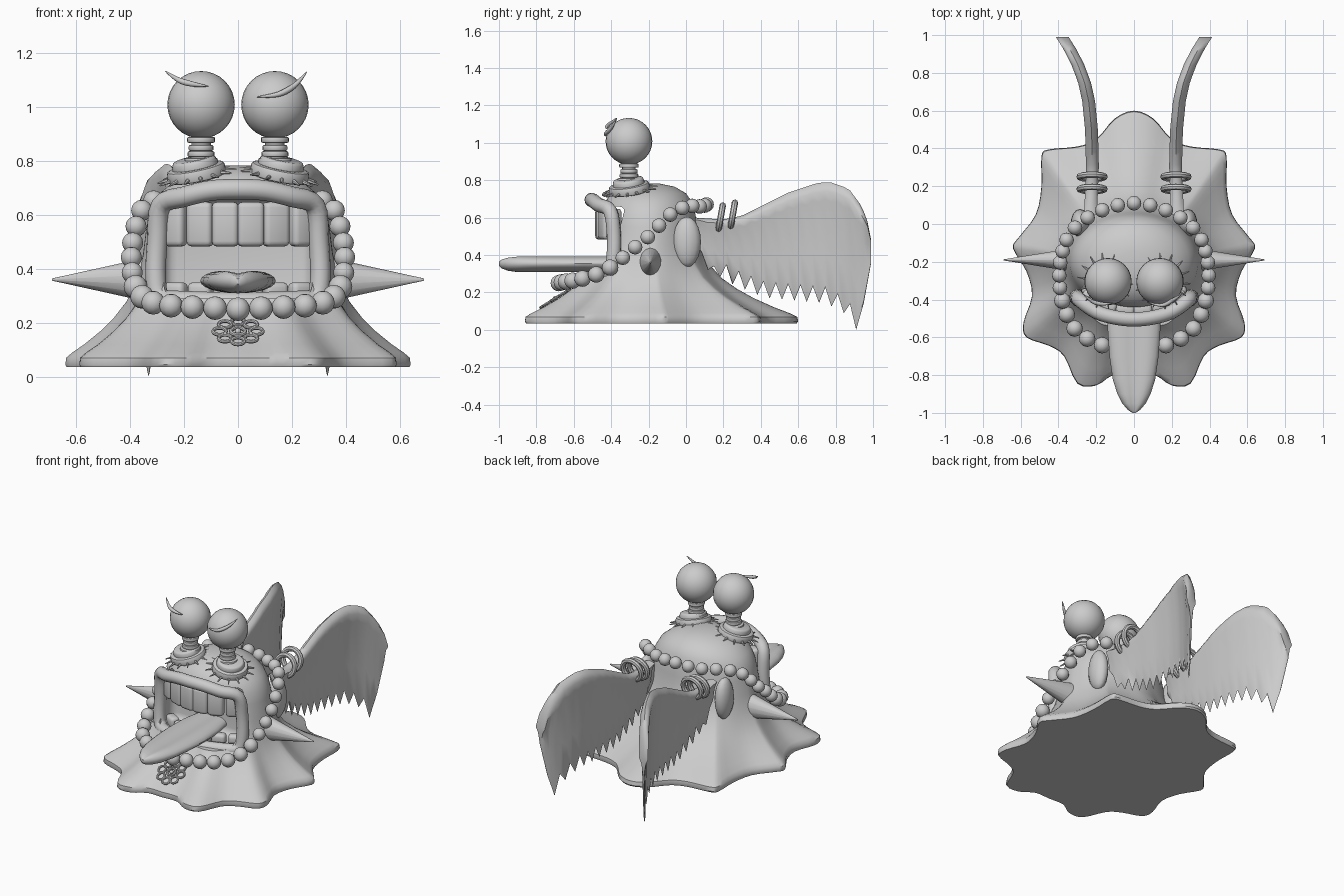
import bpy, bmesh, math
from mathutils import Vector, Matrix

if "Cube" in bpy.data.objects:
    bpy.data.objects.remove(bpy.data.objects["Cube"])

grey = bpy.data.materials.new("plain_grey")
grey.diffuse_color = (0.6, 0.6, 0.6, 1)
grey.use_nodes = True
grey.node_tree.nodes["Principled BSDF"].inputs["Base Color"].default_value = grey.diffuse_color


def finish(ob, angle=40):
    ob.data.materials.clear()
    ob.data.materials.append(grey)
    bpy.ops.object.select_all(action='DESELECT')
    ob.select_set(True)
    bpy.context.view_layer.objects.active = ob
    bpy.ops.object.shade_smooth_by_angle(angle=math.radians(angle))
    return ob


def from_bm(name, bm, angle=40):
    bmesh.ops.recalc_face_normals(bm, faces=bm.faces)
    me = bpy.data.meshes.new(name)
    bm.to_mesh(me)
    bm.free()
    ob = bpy.data.objects.new(name, me)
    bpy.context.collection.objects.link(ob)
    return finish(ob, angle)


def loft(name, rings, angle=40):
    """Skin closed rings of equal length and cap both ends."""
    bm = bmesh.new()
    rows = [[bm.verts.new(p) for p in r] for r in rings]
    n = len(rows[0])
    for a, b in zip(rows, rows[1:]):
        for i in range(n):
            bm.faces.new((a[i], a[(i + 1) % n], b[(i + 1) % n], b[i]))
    bm.faces.new(rows[0])
    bm.faces.new(rows[-1])
    return from_bm(name, bm, angle)


def spline(pts, steps, closed=True):
    """Catmull-Rom points through pts."""
    p = [Vector(q) for q in pts]
    n, out = len(p), []
    for i in range(n if closed else n - 1):
        a, b, c, d = [p[j % n] if closed else p[max(0, min(n - 1, j))] for j in range(i - 1, i + 3)]
        for k in range(steps):
            t = k / steps
            out.append(0.5 * (2 * b + (c - a) * t + (2 * a - 5 * b + 4 * c - d) * t * t
                              + (3 * b - a - 3 * c + d) * t ** 3))
    return out if closed else out + [p[-1]]


def mirrored(half):
    """Complete a half loop that starts and ends on x = 0."""
    return half + [(-p[0],) + tuple(p[1:]) for p in half[-2:0:-1]]


def interp(tab, x):
    for (x0, y0), (x1, y1) in zip(tab, tab[1:]):
        if x <= x1:
            return y0 + (y1 - y0) * max(0, (x - x0) / (x1 - x0))
    return tab[-1][1]


def tube(name, pts, radii, closed=False, sides=10):
    cu = bpy.data.curves.new(name, 'CURVE')
    cu.dimensions, cu.bevel_depth, cu.bevel_resolution, cu.use_fill_caps = '3D', 1, (sides - 4) // 2, True
    sp = cu.splines.new('POLY')
    sp.points.add(len(pts) - 1)
    for q, p, r in zip(sp.points, pts, radii):
        q.co, q.radius = (*p, 1), r
    sp.use_cyclic_u = closed
    ob = bpy.data.objects.new(name, cu)
    bpy.context.collection.objects.link(ob)
    bpy.ops.object.select_all(action='DESELECT')
    ob.select_set(True)
    bpy.context.view_layer.objects.active = ob
    bpy.ops.object.convert(target='MESH')
    return finish(bpy.context.object)


def ball(name, loc, scale, u=14, v=10):
    bm = bmesh.new()
    bmesh.ops.create_uvsphere(bm, u_segments=u, v_segments=v, radius=1,
                              matrix=Matrix.Translation(loc) @ Matrix.Diagonal((*scale, 1)))
    return from_bm(name, bm)


def cone(name, a, b, r0, r1, sides=16, squash=1, bevel=0):
    a, b = Vector(a), Vector(b)
    m = Matrix.Translation((a + b) / 2) @ (b - a).to_track_quat('Z', 'Y').to_matrix().to_4x4()
    bm = bmesh.new()
    bmesh.ops.create_cone(bm, cap_ends=True, segments=sides, radius1=r0, radius2=r1,
                          depth=(b - a).length, matrix=m)
    for v in bm.verts:
        v.co.y = a.y + (v.co.y - a.y) * squash
    if bevel:
        bmesh.ops.bevel(bm, geom=[e for e in bm.edges if e.calc_face_angle(0) > 1], offset=bevel,
                        segments=2, affect='EDGES', profile=0.5)
    return from_bm(name, bm)


def ring(name, loc, rot, major, minor, scale=(1, 1, 1)):
    bpy.ops.mesh.primitive_torus_add(location=loc, rotation=rot, major_radius=major, minor_radius=minor,
                                     major_segments=20, minor_segments=8)
    ob = bpy.context.object
    ob.name, ob.scale = name, scale
    return finish(ob)


def tooth(name, x, y, z, w, h, turn):
    bm = bmesh.new()
    bmesh.ops.create_cube(bm, size=1, matrix=Matrix.Translation((x, y, z)) @ Matrix.Rotation(turn, 4, 'Z')
                          @ Matrix.Diagonal((w, 0.06, h, 1)))
    bmesh.ops.bevel(bm, geom=bm.edges[:], offset=0.02, segments=3, affect='EDGES', profile=0.5)
    return from_bm(name, bm, 60)


# Body: dome that flows down into a scalloped skirt
hem = mirrored([(0, -.80, 0), (.11, -.80, 0), (.2, -.855, 0), (.3, -.845, 0), (.37, -.70, 0), (.45, -.645, 0),
                (.57, -.60, 0), (.585, -.52, 0), (.54, -.38, 0), (.57, -.25, 0), (.64, -.13, 0), (.61, -.07, 0),
                (.52, .05, 0), (.49, .2, 0), (.49, .36, 0), (.45, .395, 0), (.3, .41, 0), (.2, .45, 0),
                (.1, .56, 0), (0, .60, 0)])
hem = spline(hem, 3)
C = Vector((0, -.2, 0))
rings = []
for z, w, rx, ry in [(.035, .985, .35, .27), (.045, 1, .35, .27), (.07, .99, .35, .27), (.09, .91, .35, .27),
                     (.12, .76, .35, .27), (.17, .55, .35, .27), (.22, .38, .35, .27), (.28, .22, .35, .27),
                     (.36, .1, .35, .265), (.45, .03, .345, .26), (.55, 0, .34, .26), (.62, 0, .325, .25),
                     (.68, 0, .29, .235), (.73, 0, .23, .2), (.765, 0, .15, .14), (.782, 0, .06, .06)]:
    r = []
    for p in hem:
        d = p - C
        a = math.atan2(d.y, d.x)
        e = Vector((rx * math.cos(a), ry * math.sin(a), 0))
        r.append(C + e.lerp(d, w) + Vector((0, 0, z)))
    rings.append(r)
body = loft("body", rings)

# Mouth cavity
bm = bmesh.new()
bmesh.ops.create_cube(bm, size=1, matrix=Matrix.Translation((0, -.6, .475)) @ Matrix.Diagonal((.55, .64, .37, 1)))
bmesh.ops.bevel(bm, geom=bm.edges[:], offset=.05, segments=4, affect='EDGES', profile=.5)
cutter = from_bm("mouth_cutter", bm)
mod = body.modifiers.new("mouth", 'BOOLEAN')
mod.operation, mod.object, mod.solver = 'DIFFERENCE', cutter, 'EXACT'
bpy.context.view_layer.objects.active = body
bpy.ops.object.modifier_apply(modifier="mouth")
bpy.data.objects.remove(cutter)
finish(body)

# Lips
lip = spline(mirrored([(0, -.505, .695), (.1, -.495, .69), (.2, -.465, .667), (.285, -.405, .635), (.3, -.385, .5),
                       (.305, -.39, .36), (.285, -.405, .29), (.2, -.45, .28), (0, -.49, .275)]), 4)
tube("lips", lip, [.038] * len(lip), True, 12)

# Teeth rows follow the curve of the mouth
for i in range(6):
    x = (i - 2.5) * .093
    y = -.455 + 1.3 * x * x
    turn = math.atan(2.6 * x)
    tooth("upper_tooth", x, y, .565, .1 if abs(x) < .2 else .085, .165, turn)
    tooth("lower_tooth", x, y + .03, .315, .09, .07, turn)

# Tongue with a centre groove
secs = []
for y, w in [(-.27, .11), (-.4, .135), (-.55, .14), (-.7, .13), (-.82, .113), (-.9, .088), (-.95, .062),
             (-.985, .032), (-1, .008)]:
    h = .046 * min(1, (w / .08) ** .6)
    sec = []
    for k in range(24):
        a = k * math.tau / 24
        c, s = math.cos(a), math.sin(a)
        dip = 1 - .4 * math.exp(-(c / .4) ** 2) if s > 0 else 1
        sec.append((w * c, y, .355 + h * s * dip))
    secs.append(sec)
loft("tongue", secs)

# Bead necklace, evenly spaced along a tilted loop
path = spline(mirrored([(0, .11, .67), (.15, .08, .66), (.28, .01, .66), (.355, -.08, .62), (.39, -.2, .5),
                        (.395, -.3, .42), (.385, -.38, .35), (.36, -.47, .3), (.3, -.57, .27), (.2, -.63, .26),
                        (.1, -.66, .255), (0, -.68, .25)]), 10)
path.append(path[0])
total = sum((b - a).length for a, b in zip(path, path[1:]))
count, run, nxt = 32, 0, 0
for a, b in zip(path, path[1:]):
    d = (b - a).length
    while nxt <= run + d and nxt < total - .01:
        p = a.lerp(b, (nxt - run) / d)
        ball("necklace_bead", p, [.039 + .005 * (p.y < -.4)] * 3, 12, 8)
        nxt += total / count
    run += d

# Skirt flower
tilt = Matrix.Translation((0, -.70, .168)) @ Matrix.Rotation(math.radians(32), 4, 'X')
rx = math.radians(32)
ring("flower_centre", tilt @ Vector((0, 0, 0)), (rx, 0, 0), .026, .008)
ball("flower_button", tilt @ Vector((0, 0, 0)), (.012, .012, .012))
for k in range(8):
    a = k * math.tau / 8
    ring("flower_petal", tilt @ Vector((.068 * math.cos(a), .068 * math.sin(a), 0)), (rx, 0, 0), .024, .007)

# Wing tables: depth position against height or sideways offset
top = [(.05, .6), (.2, .59), (.3, .61), (.4, .66), (.55, .735), (.7, .785), (.77, .79), (.87, .755), (.94, .66),
       (.97, .58), (.99, .48)]
low = [(.05, .46), (.1, .33), (.25, .24), (.42, .17), (.75, .14), (.86, .08), (.91, 0), (.95, .14), (.99, .36)]
side = [(.05, .23), (.3, .22), (.5, .225), (.65, .24), (.75, .262), (.85, .30), (.93, .342), (.99, .38)]
ys = [.05 + .86 * k / 26 for k in range(27)] + [.93, .95, .97, .99]
lens = [(.03, .022), (.08, .034), (.16, .03), (.35, .018), (.65, .011), (.97, .005)]

for s in (-1, 1):
    # Wings with a thick leading edge and jagged feather tips
    cols = []
    for k, y in enumerate(ys):
        zt, zb, x = interp(top, y), interp(low, y), s * interp(side, y)
        if k < 26 and k % 2:
            zb += .085 if y > .2 else .04
        prof = [(0, 0)] + lens + [(1, 0)] + [(t, -h) for t, h in lens[::-1]]
        cols.append([(x + h, y, zt + (zb - zt) * t) for t, h in prof])
    loft("wing", cols, 50)
    ball("wing_root", (s * .285, .005, .47), (.05, .075, .135))
    for y, z in ((.185, .60), (.25, .615)):
        ring("wing_bangle", (s * .222, y, z), (math.radians(80), 0, 0), .066, .017)

    # Side spikes
    cone("side_spike", (s * .3, -.19, .36), (s * .69, -.19, .36), .09, .004, 14, .75)

    # Eyes on ringed stalks
    ex, ey = s * .137, -.305
    ball("eye", (ex, ey, 1.008), (.125,) * 3, 24, 16)
    lean = Vector((s * .2, -.15, 1)).normalized()
    foot = Vector((s * .15, -.3, .735))
    cone("stalk_base", foot, foot + lean * .045, .112, .108, 24, bevel=.01)
    cone("stalk_collar", foot + lean * .035, foot + lean * .075, .088, .08, 24, bevel=.01)
    cone("stalk_core", (ex, ey, .76), (ex, ey, .92), .036, .036)
    for z, r in ((.80, .062), (.825, .05), (.848, .046), (.878, .052)):
        cone("stalk_disc", (ex, ey, z - .011), (ex, ey, z + .011), r, r, 20, bevel=.006)

    # Lashes around each stalk base
    u = lean.orthogonal().normalized()
    v = lean.cross(u)
    for k in range(14):
        a = k * math.tau / 14
        d = u * math.cos(a) + v * math.sin(a)
        cone("lash", foot + d * .1 + lean * .015, foot + d * .15 + lean * .008, .009, .003, 6)

# Brows: thin curved slivers in front of the eyes
for name, pts in (("left_brow", [(-.27, -.37, 1.133), (-.22, -.41, 1.10), (-.17, -.423, 1.085), (-.11, -.42, 1.077)]),
                  ("right_brow", [(.255, -.37, 1.13), (.21, -.40, 1.08), (.15, -.43, 1.047), (.07, -.415, 1.037)])):
    p = spline(pts, 5, False)
    tube(name, p, [.001 + .010 * math.sin(math.pi * i / (len(p) - 1)) for i in range(len(p))])
